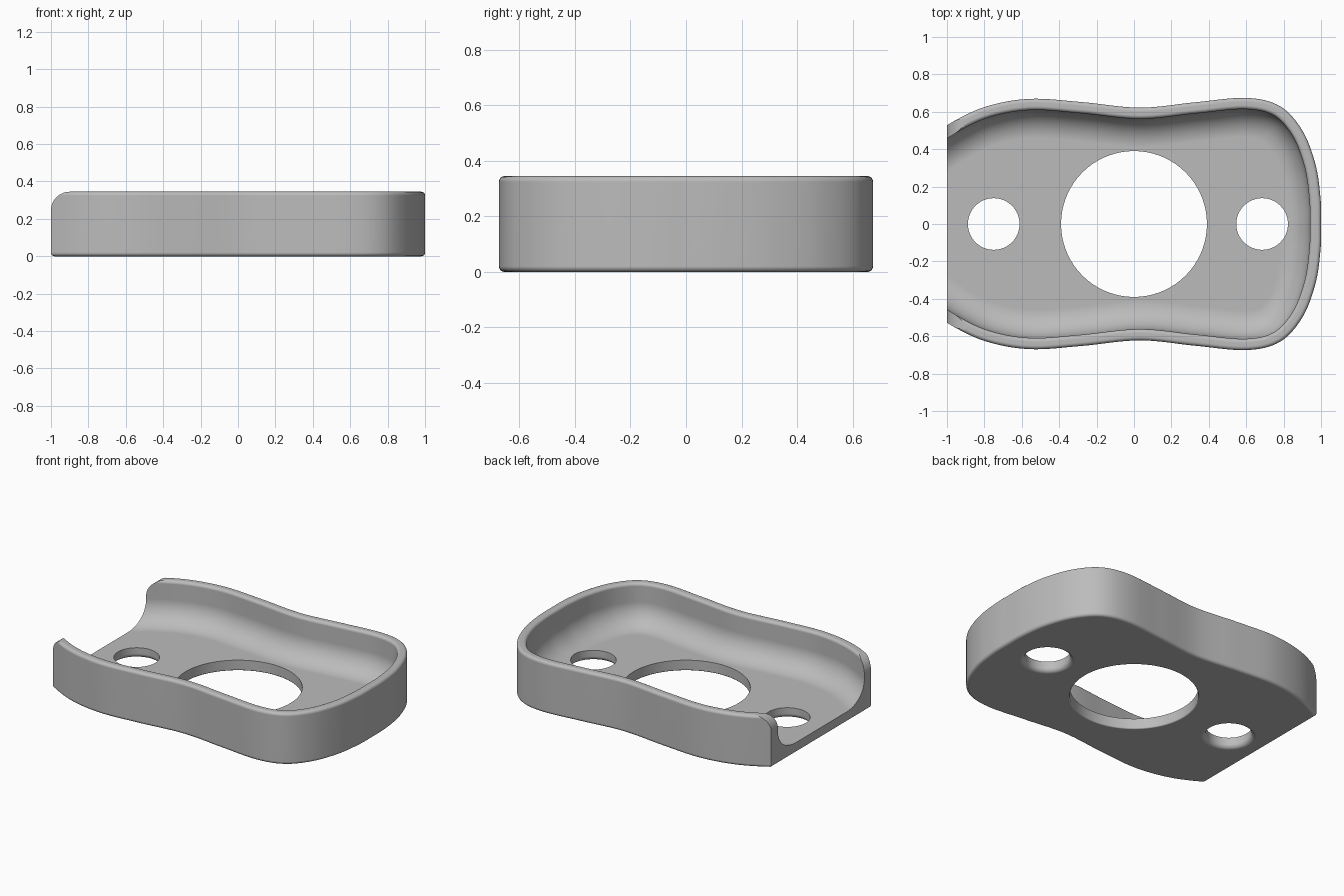
import bpy, bmesh, math
from mathutils import Vector

if "Cube" in bpy.data.objects:
    bpy.data.objects.remove(bpy.data.objects["Cube"])

HEIGHT, FLOOR = 0.345, 0.07
EDGE, FILLET, WALL = 0.02, 0.15, 0.06

grey = bpy.data.materials.new("plain grey")
grey.use_nodes = True
colour = (0.5, 0.5, 0.5, 1)
grey.diffuse_color = colour
grey.node_tree.nodes["Principled BSDF"].inputs["Base Color"].default_value = colour


def make_object(name, bm):
    bmesh.ops.recalc_face_normals(bm, faces=bm.faces)
    mesh = bpy.data.meshes.new(name)
    bm.to_mesh(mesh)
    bm.free()
    mesh.materials.append(grey)
    ob = bpy.data.objects.new(name, mesh)
    bpy.context.collection.objects.link(ob)
    return ob


def arc(cx, cy, r, start, end, steps):
    angles = [math.radians(start + (end - start) * i / steps) for i in range(steps + 1)]
    return [(cx + r * math.cos(a), cy + r * math.sin(a)) for a in angles]


def spline(points, steps):
    """Smooth curve through the points."""
    out = []
    for i in range(1, len(points) - 2):
        a, b, c, d = points[i - 1:i + 3]
        for s in range(steps):
            t = s / steps
            out.append(0.5 * (2 * b + (c - a) * t + (2 * a - 5 * b + 4 * c - d) * t * t
                              + (3 * b - a - 3 * c + d) * t ** 3))
    return out + [points[-2]]


# Waisted outline: half given, other half mirrored, running past the open end
half = [Vector(p) for p in (
    (-1.45, .12), (-1.3, .28), (-1.15, .42), (-1, .528), (-.8, .625), (-.56, .669),
    (-.28, .652), (.03, .622), (.32, .65), (.6, .674), (.78, .63), (.9, .5),
    (.97, .32), (.997, .14))]
mirrored = [Vector((p.x, -p.y)) for p in reversed(half)]
path = spline(half + [Vector((1, 0))] + mirrored, 8)

# Wall section as (inset, height): bottom edge, rim, inner wall, cove to the floor
section = (arc(EDGE, EDGE, EDGE, 270, 180, 5)
           + arc(EDGE, HEIGHT - EDGE, EDGE, 180, 90, 5)
           + arc(WALL - EDGE, HEIGHT - EDGE, EDGE, 90, 0, 5)
           + arc(WALL + FILLET, FLOOR + FILLET, FILLET, 180, 270, 12))

bm = bmesh.new()
columns = []
for i, p in enumerate(path):
    if i in (0, len(path) - 1):
        inward = Vector((0, -math.copysign(1, p.y)))
    else:
        tangent = (path[i + 1] - path[i - 1]).normalized()
        inward = Vector((tangent.y, -tangent.x))
    columns.append([bm.verts.new((*(p + inward * d), z)) for d, z in section])
for a, b in zip(columns, columns[1:]):
    for j in range(len(section) - 1):
        bm.faces.new((a[j], a[j + 1], b[j + 1], b[j]))
bm.faces.new([c[0] for c in columns])
bm.faces.new([c[-1] for c in columns])
bm.faces.new(columns[0] + columns[-1][::-1])
tray = make_object("tray", bm)


def apply_boolean(cutter, operation):
    mod = tray.modifiers.new("cut", "BOOLEAN")
    mod.object, mod.operation, mod.solver = cutter, operation, "EXACT"
    bpy.context.view_layer.objects.active = tray
    bpy.ops.object.modifier_apply(modifier=mod.name)
    bpy.data.objects.remove(cutter)


# Trim the open end flat, with rounded wall tops
side = (arc(-.9, HEIGHT - .1, .1, 90, 180, 12) + arc(-1 + EDGE, EDGE, EDGE, 180, 270, 5))
side = [(-.9, 1)] + side + [(-1 + EDGE, -1), (2, -1), (2, 1)]
bm = bmesh.new()
face = bm.faces.new([bm.verts.new((x, -2, z)) for x, z in side])
new = bmesh.ops.extrude_face_region(bm, geom=[face])["geom"]
bmesh.ops.translate(bm, vec=(0, 4, 0), verts=[v for v in new if isinstance(v, bmesh.types.BMVert)])
apply_boolean(make_object("end_trim", bm), "INTERSECT")


# Round holes, eased outward at the underside
def cut_hole(x, radius, ease):
    profile = [(radius + ease, -.1)] + arc(radius + ease, ease, ease, 270, 180, 6)
    profile.append((radius, .6))
    count = 72
    bm = bmesh.new()
    rings = [[bm.verts.new((x + r * math.cos(math.tau * k / count),
                            r * math.sin(math.tau * k / count), z)) for k in range(count)]
             for r, z in profile]
    for a, b in zip(rings, rings[1:]):
        for k in range(count):
            n = (k + 1) % count
            bm.faces.new((a[k], a[n], b[n], b[k]))
    bm.faces.new(rings[0])
    bm.faces.new(rings[-1])
    apply_boolean(make_object("hole_cutter", bm), "DIFFERENCE")


cut_hole(0, .39, .008)
cut_hole(-.75, .138, .03)
cut_hole(.685, .138, .03)

# Smooth shading with crisp cut edges
bpy.ops.object.select_all(action="DESELECT")
tray.select_set(True)
bpy.context.view_layer.objects.active = tray
bpy.ops.object.shade_smooth_by_angle(angle=math.radians(35))
weighted = tray.modifiers.new("weighted normals", "WEIGHTED_NORMAL")
weighted.keep_sharp = True
